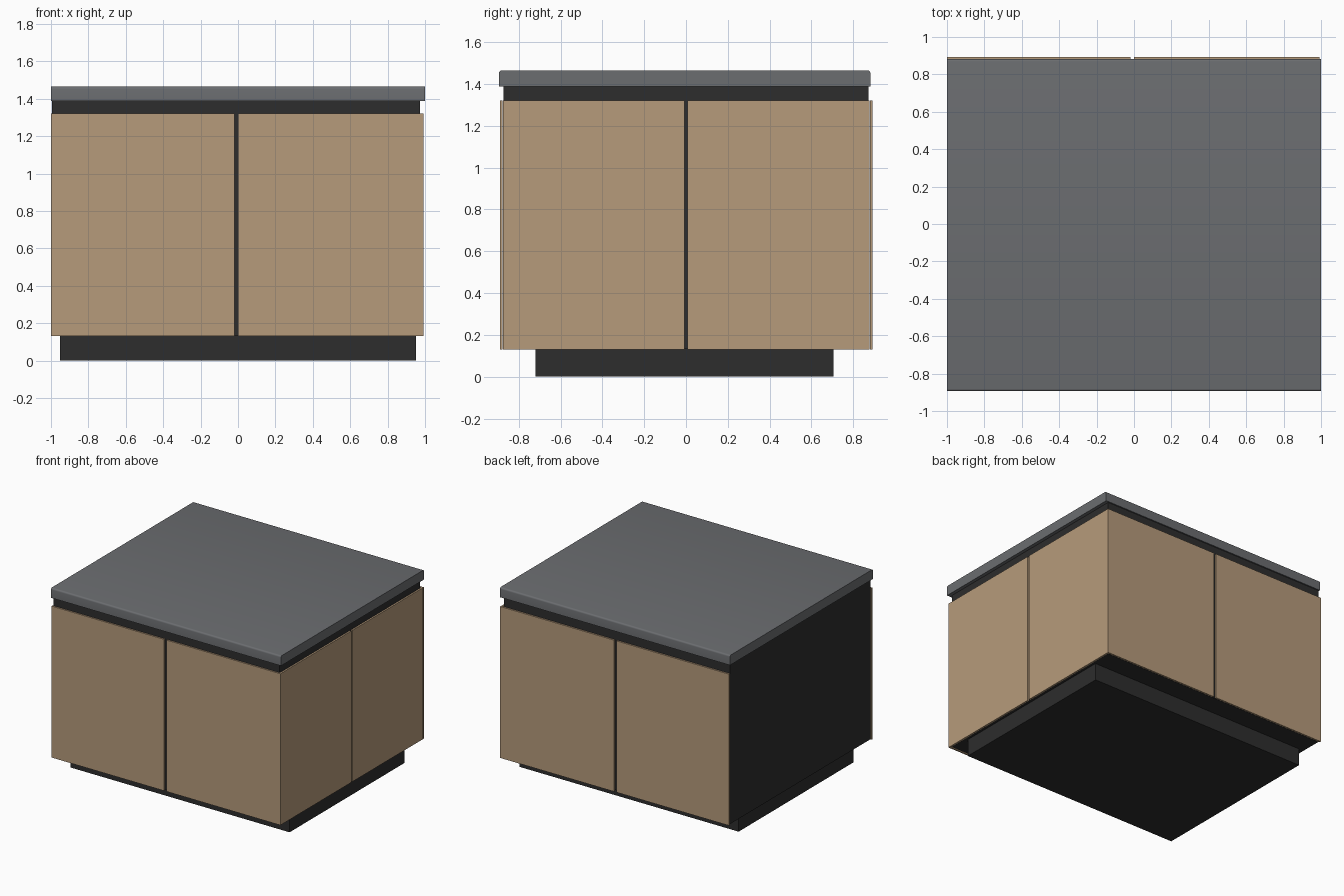
import bpy, bmesh

if "Cube" in bpy.data.objects:
    bpy.data.objects.remove(bpy.data.objects["Cube"])


def srgb(r, g, b):
    f = lambda c: c / 12.92 if c <= 0.04045 else ((c + 0.055) / 1.055) ** 2.4
    return tuple(f(v / 255) for v in (r, g, b)) + (1.0,)


def material(name, rgb):
    m = bpy.data.materials.new(name)
    m.diffuse_color = srgb(*rgb)
    m.use_nodes = True
    m.node_tree.nodes["Principled BSDF"].inputs["Base Color"].default_value = m.diffuse_color
    return m


wood = material("light wood", (182, 155, 123))
black = material("matte black", (45, 45, 45))
grey = material("slate grey", (107, 109, 112))


def box(name, x, y, z, mat):
    """Box from (min, max) ranges."""
    bm = bmesh.new()
    bmesh.ops.create_cube(bm, size=1)
    for v in bm.verts:
        v.co = [r[0] if c < 0 else r[1] for c, r in zip(v.co, (x, y, z))]
    me = bpy.data.meshes.new(name)
    bm.to_mesh(me)
    bm.free()
    me.materials.append(mat)
    ob = bpy.data.objects.new(name, me)
    bpy.context.collection.objects.link(ob)
    return ob


# Recessed plinth and dark carcass
box("plinth", (-0.952, 0.952), (-0.719, 0.706), (0, 0.14), black)
box("carcass", (-0.994, 0.973), (-0.872, 0.872), (0.135, 1.39), black)

# Pairs of doors on front and back
DOOR_Z = (0.131, 1.321)
for side, y in (("front", (-0.889, -0.877)), ("back", (0.879, 0.892))):
    box(side + "_door_left", (-1.0, -0.019), y, DOOR_Z, wood)
    box(side + "_door_right", (0.0, 0.991), y, DOOR_Z, wood)

# Pair of doors on the right side (left side stays bare)
box("side_door_front", (0.978, 0.991), (-0.876, -0.008), DOOR_Z, wood)
box("side_door_back", (0.978, 0.991), (0.008, 0.878), DOOR_Z, wood)

# Worktop with rounded front and back upper edges
top = box("worktop", (-1, 1), (-0.894, 0.882), (1.388, 1.465), grey)
bm = bmesh.new()
bm.from_mesh(top.data)
edges = [e for e in bm.edges
         if all(v.co.z > 1.45 for v in e.verts)
         and abs(e.verts[0].co.y - e.verts[1].co.y) < 1e-4]
bmesh.ops.bevel(bm, geom=edges, offset=0.013, segments=4,
                profile=0.5, affect='EDGES')
bm.to_mesh(top.data)
bm.free()
bpy.context.view_layer.objects.active = top
top.select_set(True)
bpy.ops.object.shade_smooth_by_angle()
